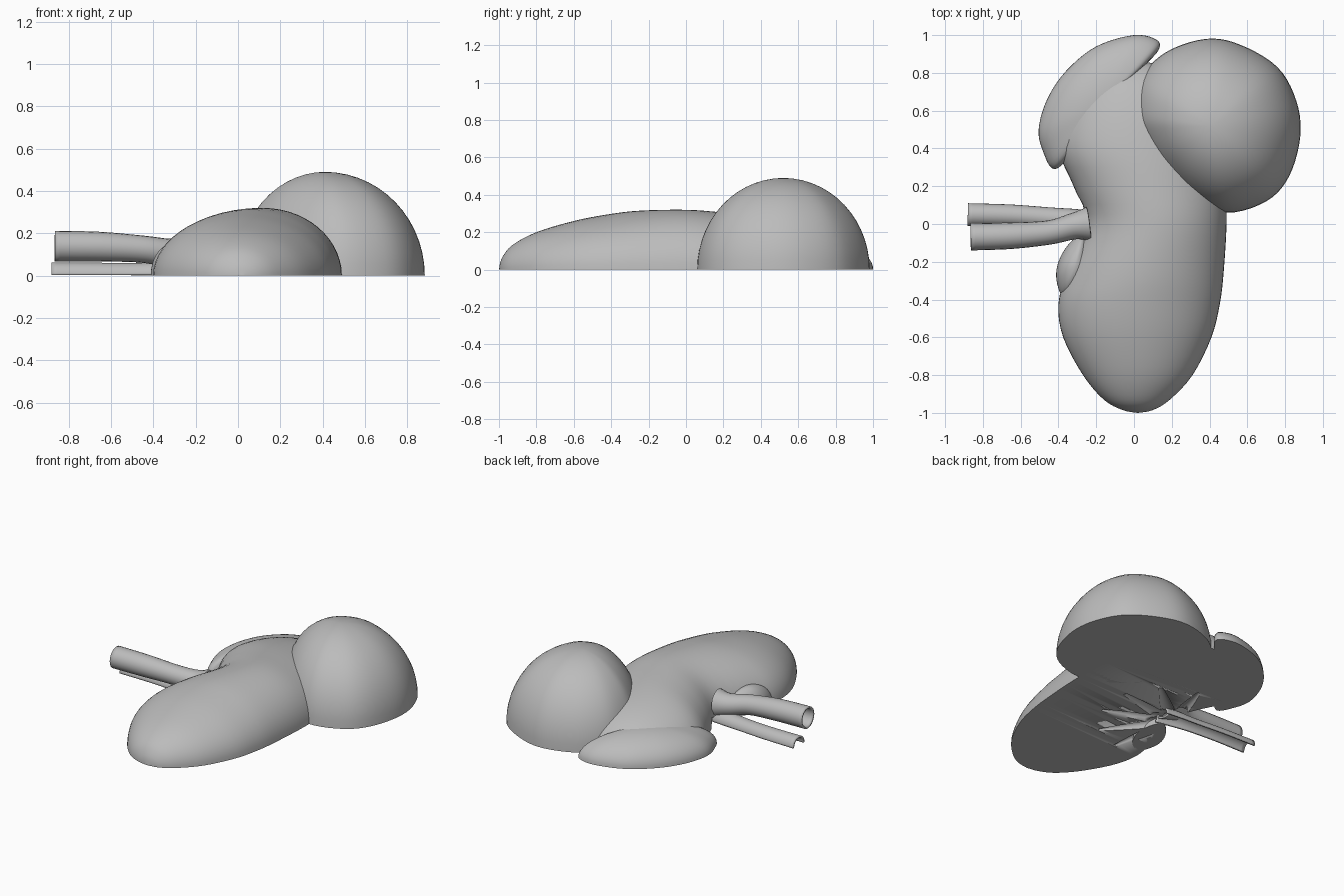
import bpy, bmesh
from math import sin, cos, pi
from mathutils import Vector

cube = bpy.data.objects.get("Cube")
if cube:
    bpy.data.objects.remove(cube)

grey = bpy.data.materials.new("plain_grey")
grey.use_nodes = True
grey.diffuse_color = (0.5, 0.5, 0.5, 1)
grey.node_tree.nodes["Principled BSDF"].inputs["Base Color"].default_value = (0.5, 0.5, 0.5, 1)


def smooth(points, steps, closed=False):
    """Catmull-Rom interpolation of points of any dimension."""
    n = len(points)
    pick = (lambda i: points[i % n]) if closed else (lambda i: points[max(0, min(n - 1, i))])
    out = []
    for i in range(n if closed else n - 1):
        for s in range(steps):
            t = s / steps
            out.append([0.5 * (2 * b + (c - a) * t + (2 * a - 5 * b + 4 * c - d) * t * t
                               + (3 * b - a - 3 * c + d) * t ** 3)
                        for a, b, c, d in zip(*(pick(i + k) for k in (-1, 0, 1, 2)))])
    return out if closed else out + [list(points[-1])]


def skin(name, rings, closed=True, caps=True):
    """Bridge equal rings of points into a smooth-shaded object."""
    bm = bmesh.new()
    loops = [[bm.verts.new(p) for p in ring] for ring in rings]
    n = len(loops[0])
    for a, b in zip(loops, loops[1:]):
        for i in range(n if closed else n - 1):
            j = (i + 1) % n
            bm.faces.new((a[i], a[j], b[j], b[i]))
    if caps:
        bm.faces.new(loops[0])
        bm.faces.new(loops[-1])
    bmesh.ops.remove_doubles(bm, verts=bm.verts, dist=0.0005)
    bmesh.ops.recalc_face_normals(bm, faces=bm.faces)
    mesh = bpy.data.meshes.new(name)
    bm.to_mesh(mesh)
    bm.free()
    mesh.materials.append(grey)
    obj = bpy.data.objects.new(name, mesh)
    bpy.context.collection.objects.link(obj)
    activate(obj)
    bpy.ops.object.shade_smooth_by_angle(angle=0.7)
    return obj


def activate(obj):
    bpy.ops.object.select_all(action='DESELECT')
    obj.select_set(True)
    bpy.context.view_layer.objects.active = obj


def dome(name, outline, apex, height, levels=14):
    """Flat-bottomed dome over a smoothed outline."""
    loop = smooth(outline, 5, True)
    rings = []
    for k in range(levels + 1):
        t = min(k / levels, 0.985) * pi / 2
        rings.append([(apex[0] + (x - apex[0]) * cos(t), apex[1] + (y - apex[1]) * cos(t),
                       height * sin(t)) for x, y in loop])
    return skin(name, rings)


def tube(name, path, arc=2 * pi, caps=False, sides=20):
    """Tube along (x, y, z, radius) points; a smaller arc makes a half pipe."""
    pts = smooth(path, 6)
    full = arc > 6
    rings = []
    for i, p in enumerate(pts):
        d = Vector(pts[min(i + 1, len(pts) - 1)][:3]) - Vector(pts[max(i - 1, 0)][:3])
        side = d.cross(Vector((0, 0, 1))).normalized()
        up = side.cross(d).normalized()
        rings.append([Vector(p[:3]) + p[3] * (side * cos(arc * k / sides) + up * sin(arc * k / sides))
                      for k in range(sides if full else sides + 1)])
    return skin(name, rings, full, caps)


def hollow(obj):
    wall = obj.modifiers.new("wall", 'SOLIDIFY')
    wall.thickness = 0.012
    wall.offset = -1


# Bean-shaped body: stations of (y, left edge, right edge, height)
stations = [(-1, 0.02, 0.02, 0), (-0.985, -0.06, 0.1, 0.06), (-0.93, -0.16, 0.19, 0.13),
            (-0.8, -0.27, 0.31, 0.2), (-0.6, -0.375, 0.41, 0.26), (-0.42, -0.4, 0.455, 0.295),
            (-0.25, -0.35, 0.475, 0.315), (0, -0.255, 0.49, 0.32), (0.2, -0.32, 0.485, 0.305),
            (0.4, -0.4, 0.46, 0.28), (0.6, -0.36, 0.4, 0.235), (0.75, -0.25, 0.28, 0.17),
            (0.84, -0.1, 0.14, 0.08), (0.86, 0.02, 0.02, 0)]
rings = []
for y, lo, hi, h in smooth(stations, 4):
    mid, half = (lo + hi) / 2, (hi - lo) / 2
    rings.append([(mid + half * cos(pi * k / 28), y, max(h, 0) * sin(pi * k / 28)) for k in range(29)])
body = skin("bean_body", rings, caps=False)

# Branching hollows in the flat underside, fanning out from the notch
for tip in [(-0.22, -0.45), (-0.02, -0.36), (0.12, -0.16), (0.14, 0.08), (0.02, 0.28), (-0.2, 0.38)]:
    root = Vector((-0.3, 0))
    mid = root.lerp(Vector(tip), 0.55)
    cutter = tube("hollow_cutter", [(*root, 0, 0.05), (*mid, 0, 0.035), (*tip, 0, 0.012)],
                  caps=True, sides=12)
    cutter.hide_render = True
    activate(body)
    cut = body.modifiers.new("hollow", 'BOOLEAN')
    cut.operation, cut.solver, cut.object = 'DIFFERENCE', 'EXACT', cutter
    bpy.ops.object.modifier_apply(modifier=cut.name)
    bpy.data.objects.remove(cutter)

# Large rounded growth on the upper left
dome("round_growth", [(-0.01, 0.6), (0.03, 0.77), (0.17, 0.91), (0.38, 0.98), (0.56, 0.95),
                      (0.76, 0.83), (0.86, 0.65), (0.88, 0.46), (0.82, 0.25), (0.7, 0.12),
                      (0.49, 0.06), (0.29, 0.14), (0.12, 0.3), (0.02, 0.47)], (0.41, 0.52), 0.49)

# Low crescent cap over the upper pole
dome("upper_cap", [(-0.42, 0.29), (-0.48, 0.38), (-0.505, 0.5), (-0.46, 0.66), (-0.36, 0.81),
                   (-0.2, 0.94), (0, 1), (0.12, 0.975), (0.13, 0.92), (0.05, 0.82), (0, 0.65),
                   (-0.1, 0.45), (-0.3, 0.38)], (-0.17, 0.64), 0.17)

# Low lip beside the notch
dome("notch_lip", [(-0.37, -0.39), (-0.41, -0.3), (-0.4, -0.2), (-0.34, -0.1), (-0.26, -0.05),
                   (-0.22, -0.2), (-0.28, -0.35)], (-0.31, -0.22), 0.15)

# Vessels: a full pipe above and a half pipe on the ground
hollow(tube("upper_vessel", [(-0.865, -0.068, 0.14, 0.072), (-0.65, -0.062, 0.137, 0.07),
                             (-0.45, -0.045, 0.125, 0.064), (-0.32, -0.012, 0.105, 0.07),
                             (-0.24, 0, 0.1, 0.09)]))
hollow(tube("lower_vessel", [(-0.88, 0.05, 0.003, 0.06), (-0.65, 0.045, 0.003, 0.058),
                             (-0.45, 0.03, 0.003, 0.058), (-0.32, 0.015, 0.003, 0.065),
                             (-0.22, 0, 0.003, 0.07)], arc=pi))
